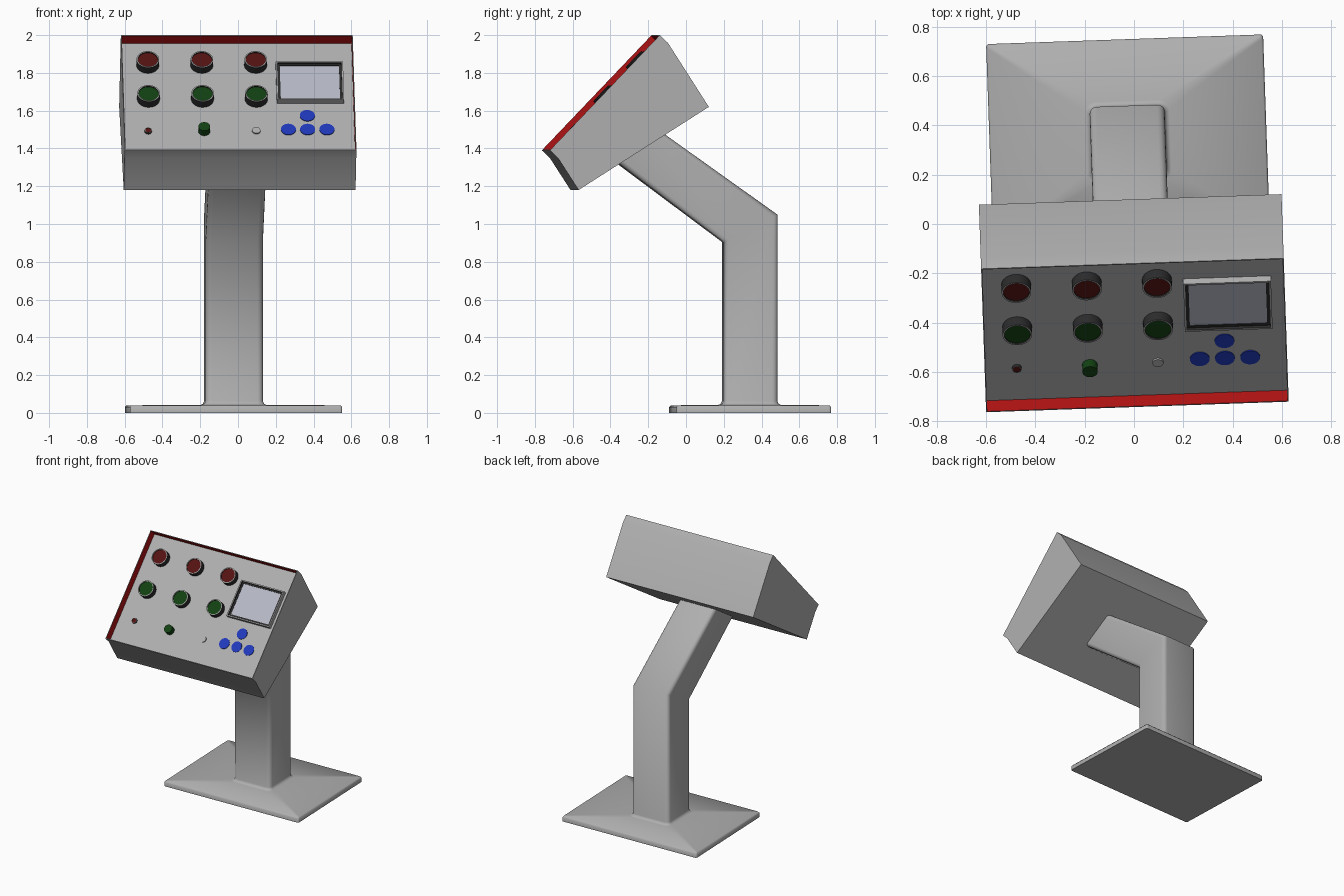
import bpy, bmesh, math
from mathutils import Matrix, Vector

if "Cube" in bpy.data.objects:
    bpy.data.objects.remove(bpy.data.objects["Cube"])

CX = -0.012                                   # centre line of the kiosk
YAW = math.radians(2)
TURN = Matrix.Rotation(YAW, 4, 'Z')           # whole model is turned slightly


def material(name, rgb):
    m = bpy.data.materials.new(name)
    m.diffuse_color = (*rgb, 1)
    m.use_nodes = True
    m.node_tree.nodes["Principled BSDF"].inputs["Base Color"].default_value = m.diffuse_color
    return m


GREY = material("grey", (0.43, 0.43, 0.43))
BLACK = material("black", (0.025, 0.025, 0.025))
RED_TRIM = material("red_trim", (0.43, 0.006, 0.006))
RED = material("red_lens", (0.09, 0.006, 0.006))
GREEN = material("green_lens", (0.006, 0.052, 0.006))
BLUE = material("blue", (0.014, 0.04, 0.5))
GLASS = material("glass", (0.47, 0.48, 0.56))


def finish(name, bm, matrix, mats=(), smooth=None):
    bmesh.ops.recalc_face_normals(bm, faces=bm.faces)
    me = bpy.data.meshes.new(name)
    bm.to_mesh(me)
    bm.free()
    ob = bpy.data.objects.new(name, me)
    bpy.context.collection.objects.link(ob)
    for m in mats:
        me.materials.append(m)
    ob.matrix_world = matrix
    if smooth:
        bpy.ops.object.select_all(action='DESELECT')
        ob.select_set(True)
        bpy.context.view_layer.objects.active = ob
        bpy.ops.object.shade_smooth_by_angle(angle=math.radians(smooth))
    return ob


def recess(bm, face, rim, depth, wall_mat, floor_mat):
    """Inset a face and sink it, returning the new floor."""
    face.normal_update()
    n = face.normal.copy()
    bmesh.ops.inset_region(bm, faces=[face], thickness=rim, use_even_offset=True)
    floor = bmesh.ops.extrude_discrete_faces(bm, faces=[face])['faces'][0]
    bmesh.ops.translate(bm, verts=floor.verts, vec=-n * depth)
    for e in floor.edges:
        for f in e.link_faces:
            f.material_index = wall_mat
    floor.material_index = floor_mat
    return floor


# ---- Stand: base plate flowing into a bent column, lofted from rounded rings
def ring(bm, front, back, half_w, r, segs=4):
    front, back = Vector(front), Vector(back)
    half_l = (back - front).length / 2
    verts = []
    for k, (sx, sy) in enumerate([(1, 1), (-1, 1), (-1, -1), (1, -1)]):
        for i in range(segs + 1):
            a = math.pi / 2 * (k + i / segs)
            x = sx * (half_w - r) + r * math.cos(a)
            t = (sy * (half_l - r) + r * math.sin(a)) / half_l
            p = front.lerp(back, (t + 1) / 2)
            verts.append(bm.verts.new((CX + x, p.x, p.y)))
    return verts


def flat(y0, y1, z, grow, half_w, r):
    return (y0 - grow, z), (y1 + grow, z), half_w + grow, r


bm = bmesh.new()
specs = [flat(-0.07, 0.75, 0.0, 0, 0.562, 0.012),
         flat(-0.07, 0.75, 0.03, 0, 0.562, 0.012),
         flat(-0.07, 0.75, 0.04, -0.008, 0.562, 0.012),
         flat(0.195, 0.48, 0.042, 0.02, 0.152, 0.04),
         flat(0.195, 0.48, 0.047, 0.007, 0.152, 0.035),
         flat(0.195, 0.48, 0.062, 0, 0.152, 0.03),
         ((0.195, 0.905), (0.48, 1.05), 0.152, 0.03),
         ((-0.41, 1.356), (-0.16, 1.506), 0.152, 0.03)]
rings = [ring(bm, *s) for s in specs]
for a, b in zip(rings, rings[1:]):
    for i in range(len(a)):
        j = (i + 1) % len(a)
        bm.faces.new((a[i], a[j], b[j], b[i]))
bm.faces.new(rings[0])
bm.faces.new(rings[-1])
finish("stand", bm, TURN, (GREY,), smooth=60)

# ---- Head: wedge-shaped housing with a recessed front panel, red inside the rim
DEPTH = 0.06
P1, P2 = Vector((-0.742, 1.39)), Vector((-0.16, 2.0))
d = (P2 - P1).normalized()
n = Vector((-d.y, d.x))
profile = [P1, P2, P2 - n * DEPTH, Vector((0.10, 1.62)),
           Vector((-0.59, 1.18)), P1 - n * DEPTH]
bm = bmesh.new()
sides = [[bm.verts.new((CX + s * 0.614, p.x, p.y)) for p in profile] for s in (-1, 1)]
for s in sides:
    bm.faces.new(s)
loops = []
for i in range(6):
    j = (i + 1) % 6
    loops.append(bm.faces.new((sides[0][i], sides[1][i], sides[1][j], sides[0][j])))
bmesh.ops.recalc_face_normals(bm, faces=bm.faces)
recess(bm, loops[0], 0.005, DEPTH, 1, 0)
finish("head", bm, TURN, (GREY, RED_TRIM), smooth=35)

# ---- Controls, placed on the panel from their front-view position
FLOOR = P1 - n * DEPTH


def on_panel(x, z, h):
    """Matrix of the panel spot whose point at height h is seen at (x, z)."""
    v = (z - FLOOR.y - h * n.y) / d.y
    p = FLOOR + d * v
    y_top = p.x + h * n.x
    lx = (x + y_top * math.sin(YAW)) / math.cos(YAW)
    return TURN @ Matrix(((1, 0, 0, lx), (0, d.x, n.x, p.x),
                          (0, d.y, n.y, p.y), (0, 0, 0, 1)))


def top_face(bm):
    bm.normal_update()
    return max(bm.faces, key=lambda f: f.calc_center_median().z)


def disc(name, x, z, r, h, body, lens=None, rim=0.007, sink=0.006):
    bm = bmesh.new()
    bmesh.ops.create_cone(bm, cap_ends=True, segments=32, radius1=r, radius2=r,
                          depth=h + 0.01,
                          matrix=Matrix.Translation((0, 0, (h - 0.01) / 2)))
    if lens:
        cap = top_face(bm)
        cap.material_index = 2                # the remaining rim stays grey
        recess(bm, cap, rim, sink, 0, 1)
    finish(name, bm, on_panel(x, z, h), (body, lens or body, GREY), smooth=30)


for i, x in enumerate((-0.477, -0.191, 0.094)):
    disc(f"red_button_{i + 1}", x, 1.872, 0.06, 0.045, BLACK, RED)
    disc(f"green_button_{i + 1}", x + 0.004, 1.692, 0.06, 0.045, BLACK, GREEN)

disc("indicator_lamp", -0.475, 1.497, 0.019, 0.012, BLACK, RED, 0.003, 0.002)
disc("green_knob", -0.178, 1.517, 0.031, 0.04, GREEN)
disc("key_socket", 0.097, 1.497, 0.022, 0.008, GREY)

for i, (x, z) in enumerate([(0.367, 1.575), (0.267, 1.502), (0.369, 1.502), (0.471, 1.502)]):
    disc(f"arrow_button_{i + 1}", x, z, 0.04, 0.004, BLUE)

# ---- Screen: raised frame, black border and sunken glass
H = 0.03
bm = bmesh.new()
bmesh.ops.create_cube(bm, size=1, matrix=Matrix.Translation((0, 0, (H - 0.01) / 2))
                      @ Matrix.Diagonal((0.356, 0.28, H + 0.01, 1)))
floor = recess(bm, top_face(bm), 0.009, 0.012, 1, 1)
recess(bm, floor, 0.012, 0.003, 1, 2)
finish("screen", bm, on_panel(0.381, 1.76, H), (GREY, BLACK, GLASS))
